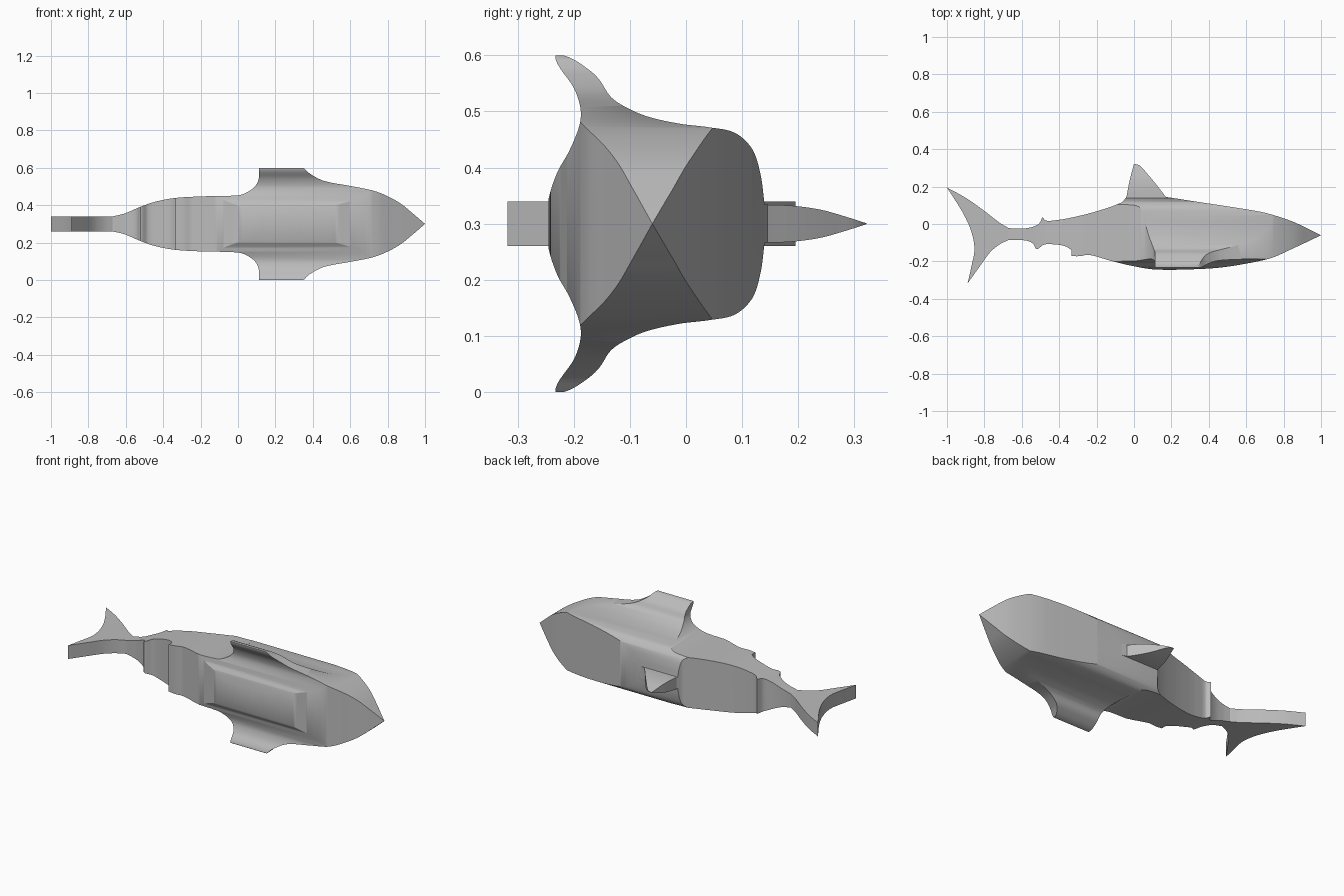
import bpy
import bmesh
from mathutils import Vector
from mathutils.geometry import interpolate_bezier

cube = bpy.data.objects.get("Cube")
if cube:
    bpy.data.objects.remove(cube, do_unlink=True)

MID = 0.3  # height of the symmetry plane

grey = bpy.data.materials.new("plain grey")
grey.use_nodes = True
grey.diffuse_color = (0.5, 0.5, 0.5, 1)
grey.node_tree.nodes["Principled BSDF"].inputs["Base Color"].default_value = (0.5, 0.5, 0.5, 1)


def smooth_run(run, steps=7):
    """Flowing curve through points given in hundredths of a unit."""
    pts = [Vector((a, b, 0)) / 100 for a, b in run]
    last = len(pts) - 1
    if last == 1:
        return pts
    tangents = []
    for i in range(last + 1):
        before, here, after = pts[max(i - 1, 0)], pts[i], pts[min(i + 1, last)]
        tangents.append((after - before) / ((here - before).length + (after - here).length))
    out = []
    for i in range(last):
        reach = (pts[i + 1] - pts[i]).length / 3
        out += interpolate_bezier(pts[i], pts[i] + tangents[i] * reach,
                                  pts[i + 1] - tangents[i + 1] * reach, pts[i + 1], steps)
    return out


def outline(runs, mirror=False):
    """Join curve runs at sharp corners, optionally mirroring the half outline."""
    pts = [p for run in runs for p in smooth_run(run)]
    if mirror:
        pts += [Vector((p.x, -p.y, 0)) for p in reversed(pts)]
    clean = []
    for p in pts:
        if not clean or (p - clean[-1]).length > 0.0005:
            clean.append(p)
    if (clean[0] - clean[-1]).length < 0.0005:
        clean.pop()
    return clean


def prism(name, pts, place, low, high):
    """Extrude an outline between two depths; place maps (a, b, depth) to xyz."""
    bm = bmesh.new()
    rings = [[bm.verts.new(place(p.x, p.y, d)) for p in pts] for d in (low, high)]
    for ring in rings:
        bm.faces.new(ring)
    for i in range(len(pts)):
        bm.faces.new((rings[0][i - 1], rings[0][i], rings[1][i], rings[1][i - 1]))
    bmesh.ops.recalc_face_normals(bm, faces=bm.faces[:])
    mesh = bpy.data.meshes.new(name)
    bm.to_mesh(mesh)
    bm.free()
    mesh.materials.append(grey)
    ob = bpy.data.objects.new(name, mesh)
    bpy.context.collection.objects.link(ob)
    return ob


def solid_volume(mesh):
    """Volume of a closed mesh, or None when it has gaps."""
    bm = bmesh.new()
    bm.from_mesh(mesh)
    closed = len(bm.faces) > 0 and all(e.is_manifold for e in bm.edges)
    volume = bm.calc_volume() if closed else None
    bm.free()
    return volume


def keep_inside(ob, cutter):
    """Trim an object to the inside of a cutter, using the first solver that gives a solid."""
    cutter.hide_render = True
    whole = solid_volume(ob.data) or 1
    mod = ob.modifiers.new("trim", "BOOLEAN")
    mod.operation = "INTERSECT"
    mod.object = cutter
    mod.use_self = True
    for solver in ("MANIFOLD", "EXACT"):
        mod.solver = solver
        bpy.context.view_layer.update()
        graph = bpy.context.evaluated_depsgraph_get()
        result = bpy.data.meshes.new_from_object(ob.evaluated_get(graph))
        volume = solid_volume(result)
        if volume and 0 < volume < whole * 0.98:
            break
    ob.modifiers.remove(mod)
    ob.data = result
    bpy.data.objects.remove(cutter, do_unlink=True)


def lay_flat(a, b, d):
    return (a, b, MID + d)


def stand_up(a, b, d):
    return (a, d, MID + b)


def cross(a, b, d):
    return (d, a, MID + b)


# Body seen along the symmetry axis: back, dorsal fin, snout, belly, small rear fins
body_runs = [
    [(-67, -2.2), (-62, -2.5), (-56, -2), (-51, 0), (-49, 3.7)],
    [(-49, 3.7), (-47, 1.8), (-42, 2), (-34.5, 3.2), (-21, 6.5), (-6.7, 11.5), (-4, 14.5)],
    [(-4, 14.5), (-2.5, 22.5), (-1, 28.5), (0, 32.2)],
    [(0, 32.2), (3, 31.3), (7, 27), (12, 21), (17, 14.5)],
    [(17, 14.5), (35, 11.7), (56, 8.5), (70, 6), (83, 2), (91, -1.5), (100, -6)],
    [(100, -6), (91, -10.3), (83, -14), (74, -18), (62, -20.8), (47, -23.2), (32, -24.2),
     (11, -24.3), (-2, -22.2), (-13, -19.5), (-24, -16.5), (-29, -17.2), (-33.3, -17.2)],
    [(-33.3, -17.2), (-33.3, -14)],
    [(-33.3, -14), (-36.5, -12), (-41.5, -11), (-48, -11), (-52, -13.5), (-54, -10.5),
     (-58, -8.8), (-67, -8.5)],
]
body = prism("body", outline(body_runs), lay_flat, -0.4, 0.4)

# Half outline of the body width with the flat-tipped side fins
width_runs = [
    [(-80, 4), (-67, 4)],
    [(-67, 4), (-60.5, 5.6), (-52.5, 9), (-44.5, 11.8), (-34, 13.8), (-20, 14.7), (0, 15.3),
     (5, 17), (9, 20), (11, 23.8), (11.3, 30)],
    [(11.3, 30), (35, 30)],
    [(35, 30), (38.5, 26.8), (46, 23), (60, 20.3), (71.5, 18), (78.5, 15.5), (86.5, 11.2),
     (93, 6), (100, 0)],
]
keep_inside(body, prism("width_cutter", outline(width_runs, True), stand_up, -0.5, 0.5))

# Half cross-section from belly round the side fin to the dorsal fin tip
section_runs = [
    [(-24.9, 0), (-24.6, 4), (-23, 9), (-20.8, 13), (-19, 17.5), (-18.8, 20.5), (-20, 24.2),
     (-22.8, 28.3), (-23.2, 30.1), (-20.5, 29.5), (-17, 27.2), (-15.4, 25.6), (-13.3, 22.5),
     (-10, 20.4), (-6.5, 19), (-1, 17.8), (4, 17.2), (8.7, 16.2), (11.8, 13.3), (13.3, 8.7),
     (14, 3.4)],
    [(14, 3.4), (19, 3.2), (24, 2.5), (28, 1.4), (32.4, 0)],
]
keep_inside(body, prism("section_cutter", outline(section_runs, True), cross, -0.9, 1.1))

# Tail fin of even thickness
tail_runs = [
    [(-67, -8.5), (-72, -11), (-77, -15.2), (-82.5, -22.7), (-89, -31.8)],
    [(-89, -31.8), (-87, -23), (-85.3, -13.5), (-87, -4), (-91.5, 6), (-100, 19.5)],
    [(-100, 19.5), (-90, 14), (-80, 7), (-72, 0.8), (-67, -2.2)],
]
tail = prism("tail_fin", outline(tail_runs), lay_flat, -0.04, 0.04)

for part in (body, tail):
    bpy.ops.object.select_all(action="DESELECT")
    part.select_set(True)
    bpy.context.view_layer.objects.active = part
    bpy.ops.object.shade_smooth_by_angle()
